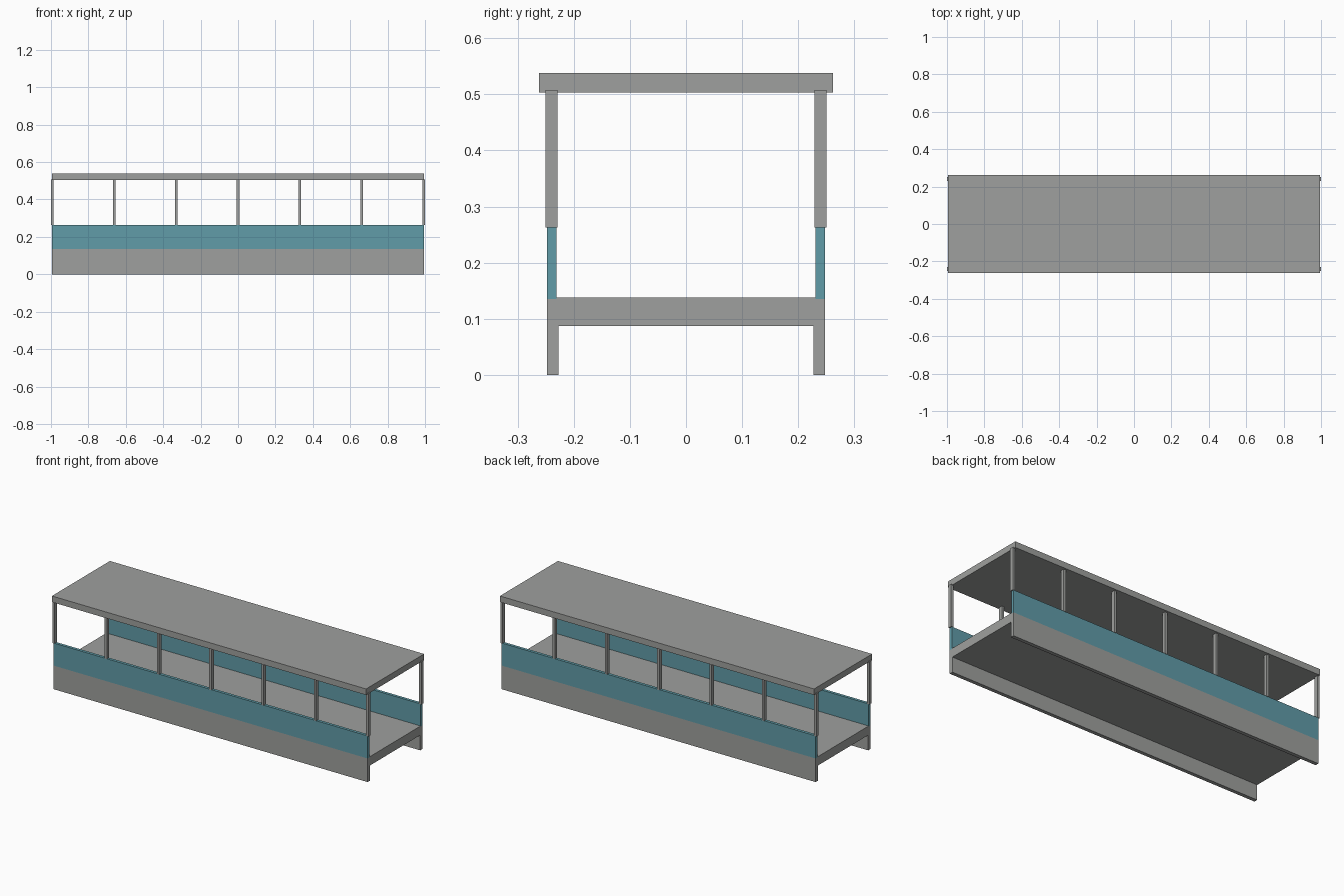
import bpy
import bmesh

if "Cube" in bpy.data.objects:
    bpy.data.objects.remove(bpy.data.objects["Cube"])

L = 0.994  # half length of the body


def material(name, rgb):
    m = bpy.data.materials.new(name)
    m.diffuse_color = (*rgb, 1)
    m.use_nodes = True
    m.node_tree.nodes["Principled BSDF"].inputs["Base Color"].default_value = m.diffuse_color
    return m


gray = material("gray", (0.345, 0.352, 0.342))
teal = material("teal", (0.12, 0.335, 0.395))


def extrude(name, profile, axis, start, end, mat):
    """Extrude a 2D profile: (y, z) along x, or (x, y) along z."""
    bm = bmesh.new()
    place = (lambda a, b: (start, a, b)) if axis == "x" else (lambda a, b: (a, b, start))
    face = bm.faces.new([bm.verts.new(place(a, b)) for a, b in profile])
    ext = bmesh.ops.extrude_face_region(bm, geom=[face])
    verts = [v for v in ext["geom"] if isinstance(v, bmesh.types.BMVert)]
    move = (end - start, 0, 0) if axis == "x" else (0, 0, end - start)
    bmesh.ops.translate(bm, verts=verts, vec=move)
    bmesh.ops.recalc_face_normals(bm, faces=bm.faces)
    mesh = bpy.data.meshes.new(name)
    bm.to_mesh(mesh)
    bm.free()
    mesh.materials.append(mat)
    obj = bpy.data.objects.new(name, mesh)
    bpy.context.collection.objects.link(obj)
    return obj


def rect(a0, a1, b0, b1):
    return [(a0, b0), (a1, b0), (a1, b1), (a0, b1)]


# Deck with a skirt beam along each side and a seat for the side panels
half = [(0.227, 0.087), (0.227, 0), (0.248, 0), (0.248, 0.135),
        (0.231, 0.135), (0.231, 0.138)]
extrude("deck", half + [(-y, z) for y, z in reversed(half)], "x", -L, L, gray)

# Flat roof slab
extrude("roof", rect(-0.262, 0.262, 0.503, 0.538), "x", -L, L, gray)

for side, label in ((-1, "front"), (1, "back")):
    # Solid side panel
    y0, y1 = sorted((side * 0.231, side * 0.248))
    extrude(label + "_panel", rect(y0, y1, 0.135, 0.264), "x", -L, L, teal)
    # Row of square-edged roof posts
    for i in range(7):
        post = extrude(f"{label}_post_{i + 1}", rect(-0.007, 0.007, -0.0108, 0.0108),
                       "z", 0.263, 0.508, gray)
        post.location = (0.993 * (i / 3 - 1), side * 0.2395, 0)
